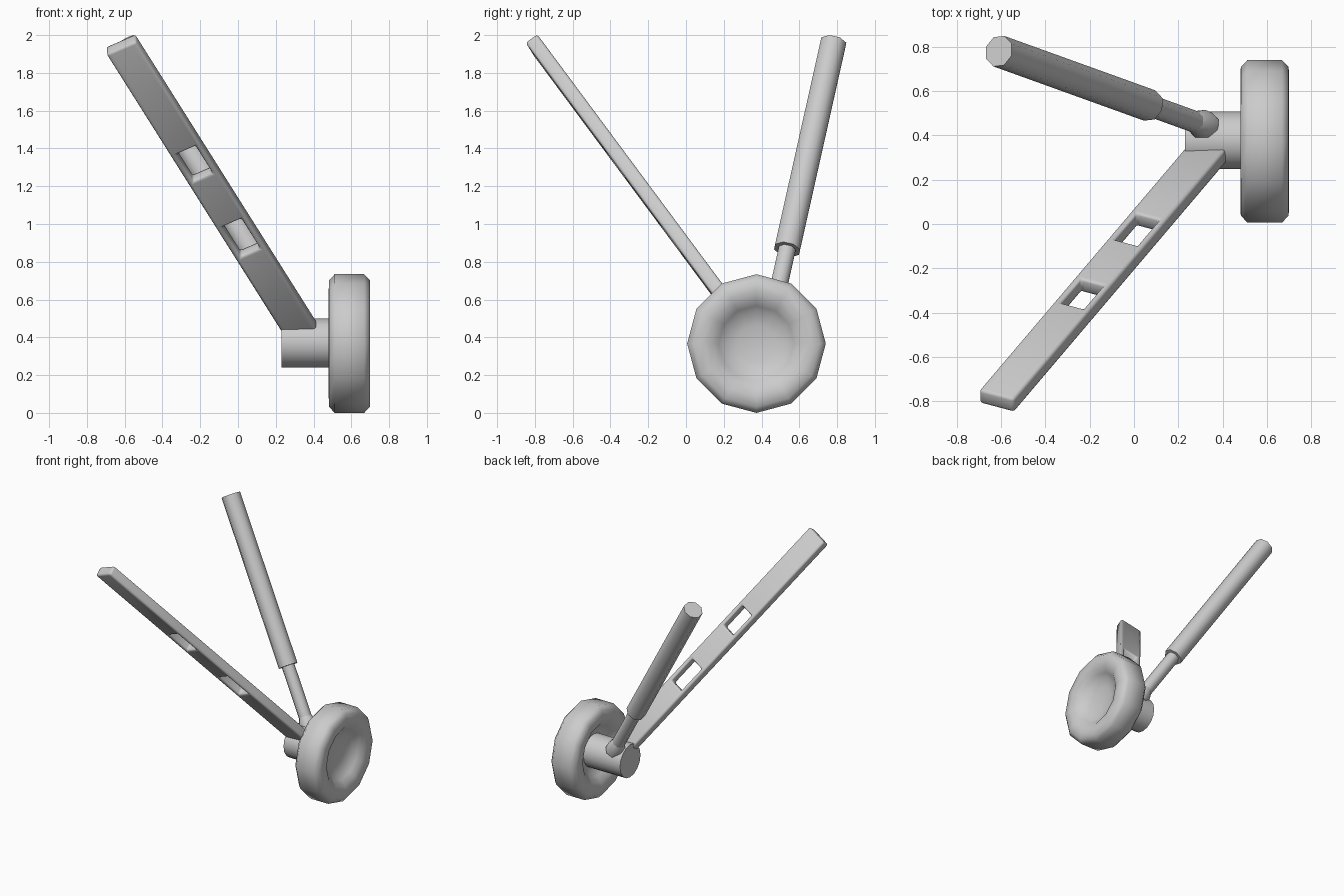
import bpy, bmesh, math
from mathutils import Vector, Matrix

if "Cube" in bpy.data.objects:
    bpy.data.objects.remove(bpy.data.objects["Cube"])

grey = bpy.data.materials.new("plain grey")
grey.diffuse_color = (0.6, 0.6, 0.6, 1)
grey.use_nodes = True
grey.node_tree.nodes["Principled BSDF"].inputs["Base Color"].default_value = grey.diffuse_color


def finish(name, bm, angle):
    bmesh.ops.recalc_face_normals(bm, faces=bm.faces)
    me = bpy.data.meshes.new(name)
    bm.to_mesh(me)
    bm.free()
    me.materials.append(grey)
    ob = bpy.data.objects.new(name, me)
    bpy.context.collection.objects.link(ob)
    bpy.ops.object.select_all(action='DESELECT')
    ob.select_set(True)
    bpy.context.view_layer.objects.active = ob
    bpy.ops.object.shade_smooth_by_angle(angle=math.radians(angle))
    return ob


def lathe(name, start, direction, profile, sides, angle=50, turn=0.0):
    """Spin (radius, distance) points around an axis."""
    d = Vector(direction).normalized()
    side = d.cross(Vector((0, 0, 1))).normalized()
    up = side.cross(d)
    bm = bmesh.new()
    rings = []
    for r, h in profile:
        c = Vector(start) + d * h
        if r == 0:
            rings.append([bm.verts.new(c)] * sides)
            continue
        ring = []
        for i in range(sides):
            a = 2 * math.pi * i / sides + turn
            ring.append(bm.verts.new(c + r * (math.cos(a) * side + math.sin(a) * up)))
        rings.append(ring)
    for a, b in zip(rings, rings[1:]):
        for i in range(sides):
            j = (i + 1) % sides
            bm.faces.new(list(dict.fromkeys((a[i], a[j], b[j], b[i]))))
    return finish(name, bm, angle)


WY, WZ = 0.373, 0.367

# Tyre with a dished hub on both sides (half profile mirrored about its middle)
half = [(0, 0.02), (0.10, 0.027), (0.17, 0.045), (0.20, 0.07), (0.235, 0.098),
        (0.28, 0.11), (0.335, 0.108), (0.367, 0.078)]
wheel = [(r, -x) for r, x in half] + [(r, x) for r, x in reversed(half)]
lathe("wheel", (0.59, WY, WZ), (1, 0, 0), wheel, 12, 60)

# Axle stub
lathe("axle", (0.23, WY + 0.005, WZ + 0.003), (1, 0, 0),
      [(0, 0), (0.13, 0), (0.13, 0.345), (0, 0.345)], 16)

# Shock strut: sleeve, thinner piston and flared foot
top = Vector((-0.61, 0.78, 1.96))
low = Vector((0.07, 0.535, 0.865))
axis = low - top
n = axis.length
lathe("shock_sleeve", top, axis, [(0, 0), (0.073, 0), (0.073, n), (0, n)], 8)
lathe("shock_piston", low, axis, [(0, -0.05), (0.049, -0.05), (0.049, 0.45), (0, 0.45)], 8)
lathe("shock_foot", low, axis,
      [(0, 0.39), (0.049, 0.39), (0.066, 0.44), (0.066, 0.50), (0, 0.50)], 8)

# Flat brace with two slots
a = Vector((0.34, 0.33, 0.43))
b = Vector((-0.62, -0.80, 1.952))
d = (b - a).normalized()
w = Vector((0.15, -0.04, 0.065))
w = (w - d * w.dot(d)).normalized()
t = d.cross(w)
L = (b - a).length
us = [-0.088, -0.057, 0.057, 0.088]
vs = [0, 0.61, 0.83, 1.167, 1.367, L]
bm = bmesh.new()
grid = [[bm.verts.new((u, v, 0)) for u in us] for v in vs]
for j in range(len(vs) - 1):
    for i in range(len(us) - 1):
        if i == 1 and j in (1, 3):
            continue
        bm.faces.new((grid[j][i], grid[j][i + 1], grid[j + 1][i + 1], grid[j + 1][i]))
ext = bmesh.ops.extrude_face_region(bm, geom=bm.faces[:])
bmesh.ops.translate(bm, verts=[v for v in ext["geom"] if isinstance(v, bmesh.types.BMVert)],
                    vec=(0, 0, 0.076))
bmesh.ops.translate(bm, verts=bm.verts, vec=(0, 0, -0.038))
bmesh.ops.recalc_face_normals(bm, faces=bm.faces)
sharp = [e for e in bm.edges if len(e.link_faces) == 2 and e.calc_face_angle() > 0.5]
bmesh.ops.bevel(bm, geom=sharp, offset=0.014, segments=2, profile=0.5,
                affect='EDGES', clamp_overlap=True)
m = Matrix((w, d, t)).transposed().to_4x4()
m.translation = a
bmesh.ops.transform(bm, matrix=m, verts=bm.verts)
finish("flat_brace", bm, 50)
